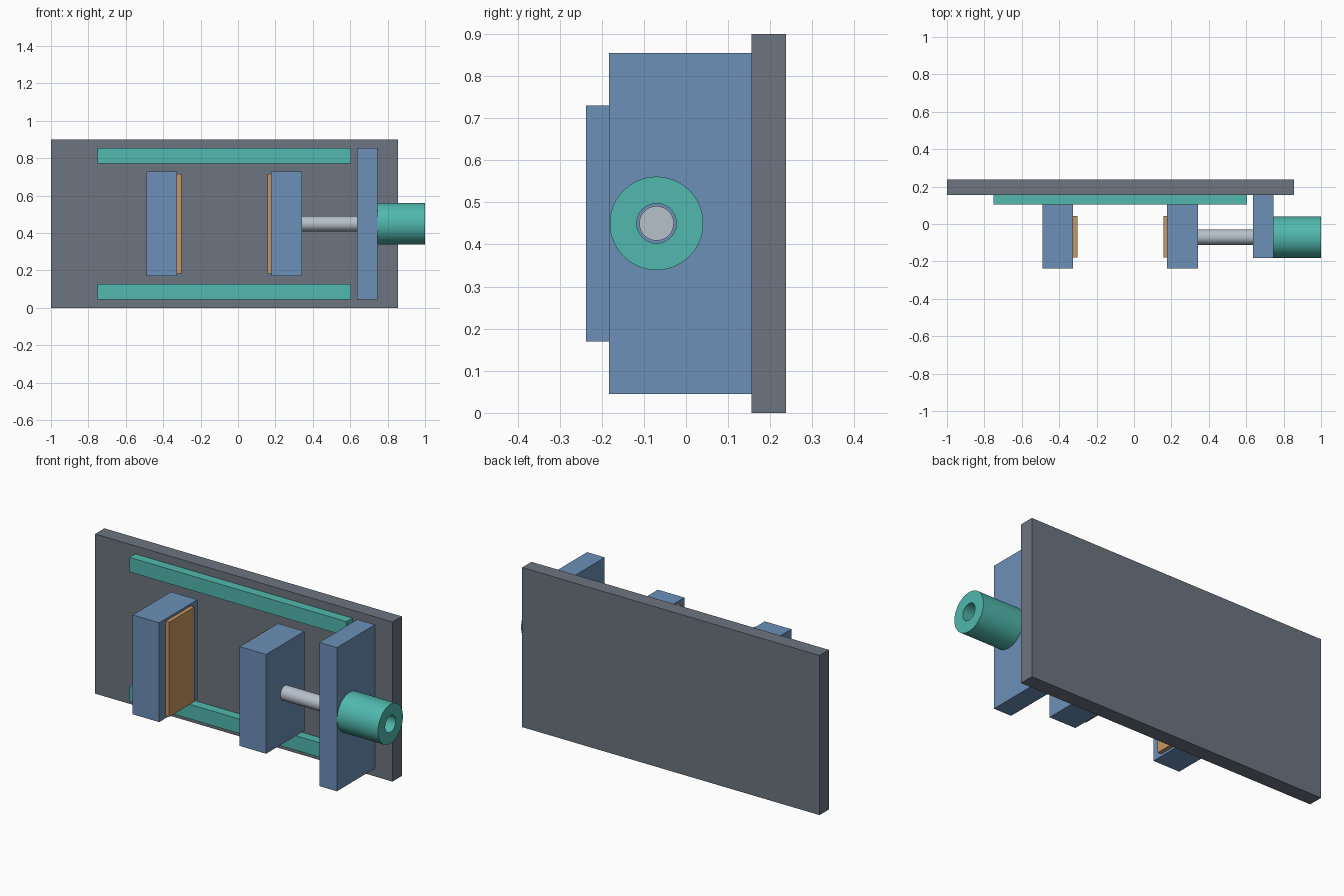
import bpy, bmesh, math
from mathutils import Matrix

if "Cube" in bpy.data.objects:
    bpy.data.objects.remove(bpy.data.objects["Cube"])


def material(name, rgb):
    m = bpy.data.materials.new(name)
    m.diffuse_color = (*rgb, 1)
    m.use_nodes = True
    m.node_tree.nodes["Principled BSDF"].inputs["Base Color"].default_value = m.diffuse_color
    return m


GREY = material("slate grey", (0.150, 0.178, 0.216))
BLUE = material("steel blue", (0.150, 0.279, 0.479))
TEAL = material("teal", (0.082, 0.479, 0.420))
TAN = material("tan", (0.578, 0.305, 0.110))
SILVER = material("silver", (0.468, 0.527, 0.591))

AXIS_Y, AXIS_Z = -0.07, 0.45   # drive axis


def finish(name, bm, mat):
    bmesh.ops.recalc_face_normals(bm, faces=bm.faces)
    me = bpy.data.meshes.new(name)
    bm.to_mesh(me)
    bm.free()
    me.materials.append(mat)
    ob = bpy.data.objects.new(name, me)
    bpy.context.collection.objects.link(ob)
    return ob


def box(name, x, y, z, mat):
    bm = bmesh.new()
    bmesh.ops.create_cube(bm, size=1)
    for v in bm.verts:
        v.co = [lo + (c + 0.5) * (hi - lo) for c, (lo, hi) in zip(v.co, (x, y, z))]
    return finish(name, bm, mat)


def lathe(name, profile, mat, steps=64):
    """Spin a closed (x, radius) profile round the drive axis."""
    bm = bmesh.new()
    vs = [bm.verts.new((x, AXIS_Y, AXIS_Z + r)) for x, r in profile]
    edges = [bm.edges.new((a, b)) for a, b in zip(vs, vs[1:] + vs[:1])]
    bmesh.ops.spin(bm, geom=vs + edges, cent=(0, AXIS_Y, AXIS_Z), axis=(1, 0, 0),
                   angle=2 * math.pi, steps=steps)
    bmesh.ops.remove_doubles(bm, verts=bm.verts, dist=1e-5)
    ob = finish(name, bm, mat)
    bpy.context.view_layer.objects.active = ob
    ob.select_set(True)
    bpy.ops.object.shade_smooth_by_angle(angle=math.radians(35))
    ob.select_set(False)
    return ob


# Back plate
box("back_plate", (-1, 0.855), (0.155, 0.238), (0, 0.9), GREY)

# Guide rails, mirrored about the drive axis height
for side, name in ((1, "upper_rail"), (-1, "lower_rail")):
    z = sorted(AXIS_Z + side * d for d in (0.323, 0.405))
    box(name, (-0.75, 0.605), (0.103, 0.155), z, TEAL)

# Jaws with facing pads
for name, jaw_x, pad_x in (("fixed", (-0.49, -0.325), (-0.325, -0.303)),
                           ("moving", (0.177, 0.342), (0.157, 0.177))):
    box(name + "_jaw", jaw_x, (-0.238, 0.103), (0.17, 0.73), BLUE)
    box(name + "_jaw_pad", pad_x, (-0.18, 0.044), (0.183, 0.717), TAN)

# End block carrying the drive
box("end_block", (0.635, 0.745), (-0.183, 0.155), (0.045, 0.855), BLUE)

# Drive screw and hollow drive collar
lathe("drive_screw", [(0.342, 0), (0.342, 0.041), (0.755, 0.041), (0.755, 0)], SILVER)
lathe("drive_collar", [(0.745, 0.047), (0.745, 0.111), (1.0, 0.111), (1.0, 0.047)], TEAL)
